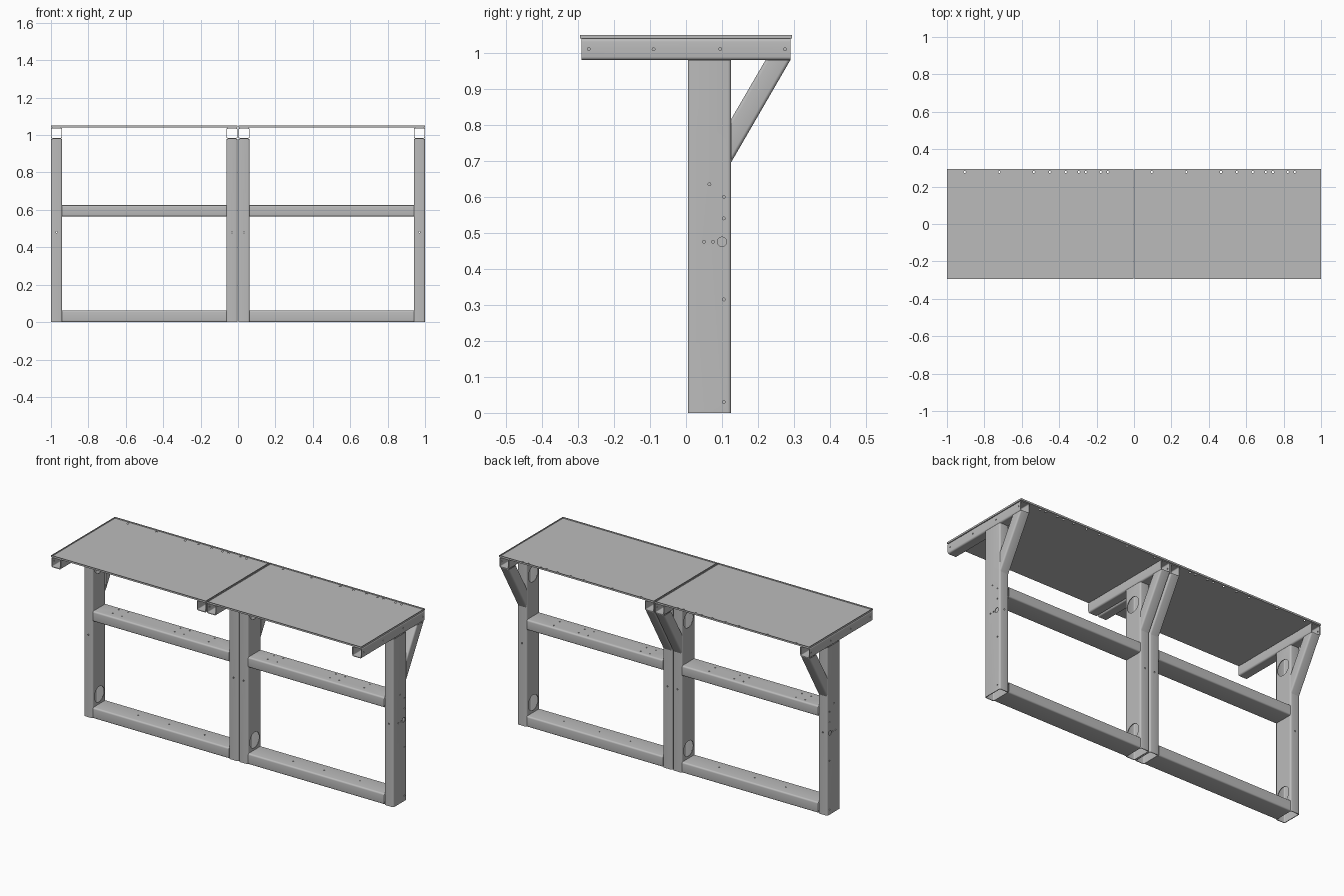
import bpy
import bmesh
from math import pi, cos, sin
from mathutils import Matrix, Vector

cube = bpy.data.objects.get("Cube")
if cube:
    bpy.data.objects.remove(cube, do_unlink=True)

steel = bpy.data.materials.new("steel grey")
steel.use_nodes = True
GREY = (0.5, 0.5, 0.5, 1)
steel.diffuse_color = GREY
steel.node_tree.nodes["Principled BSDF"].inputs["Base Color"].default_value = GREY

TUBE = 0.06      # narrow side of every tube
DEEP = 0.12      # wide side of legs and rails
WALL = 0.004
FRONT = 0.005    # front plane of the legs
BACK = FRONT + DEEP
UNDER = 0.98     # underside of the top beams


def finish(name, bm):
    bmesh.ops.recalc_face_normals(bm, faces=bm.faces)
    mesh = bpy.data.meshes.new(name)
    bm.to_mesh(mesh)
    bm.free()
    obj = bpy.data.objects.new(name, mesh)
    bpy.context.collection.objects.link(obj)
    return obj


def rounded(w, d, inset, radius, steps=4):
    """Rounded rectangle outline, shrunk by inset."""
    pts = []
    corners = ((w, d), (0, d), (0, 0), (w, 0))
    for k, (cx, cy) in enumerate(corners):
        cx += (radius + inset) * (1 if cx == 0 else -1)
        cy += (radius + inset) * (1 if cy == 0 else -1)
        for s in range(steps + 1):
            a = (k + s / steps) * pi / 2
            pts.append((cx + radius * cos(a), cy + radius * sin(a)))
    return pts


def tube(name, w, d, start, end):
    """Hollow tube; start and end place profile points in space."""
    bm = bmesh.new()
    outer = rounded(w, d, 0, 0.009)
    inner = rounded(w, d, WALL, 0.005)
    rings = [[bm.verts.new(place(u, v)) for u, v in outline]
             for outline, place in ((outer, start), (outer, end), (inner, end), (inner, start))]
    n = len(outer)
    for r in range(4):
        a, b = rings[r], rings[(r + 1) % 4]
        for i in range(n):
            j = (i + 1) % n
            bm.faces.new((a[i], a[j], b[j], b[i]))
    return finish(name, bm)


def drill(obj, holes):
    """Cut round holes given as (centre, axis, radius, depth)."""
    bm = bmesh.new()
    for centre, axis, radius, depth in holes:
        turn = Vector((0, 0, 1)).rotation_difference(Vector(axis)).to_matrix().to_4x4()
        bmesh.ops.create_cone(bm, cap_ends=True, segments=32 if radius > 0.01 else 12,
                              radius1=radius, radius2=radius, depth=depth,
                              matrix=Matrix.Translation(centre) @ turn)
    cutter = finish("hole_cutter", bm)
    cutter.hide_render = True
    mod = obj.modifiers.new("holes", "BOOLEAN")
    mod.operation = "DIFFERENCE"
    mod.solver = "EXACT"
    mod.object = cutter
    bpy.context.view_layer.update()
    graph = bpy.context.evaluated_depsgraph_get()
    cut = bpy.data.meshes.new_from_object(obj.evaluated_get(graph))
    obj.modifiers.clear()
    obj.data = cut
    bpy.data.objects.remove(cutter, do_unlink=True)


X, Y, Z = (1, 0, 0), (0, 1, 0), (0, 0, 1)
SMALL = 0.004
SHALLOW = 0.02
side_bolts = ((0.065, 0.635), (0.105, 0.6), (0.105, 0.54), (0.05, 0.475),
              (0.075, 0.475), (0.105, 0.315), (0.105, 0.03))
parts = []


def upright(side, x0, outside, inside):
    """Leg, top beam and brace standing in one vertical plane."""
    leg = tube(side + "_leg", TUBE, DEEP,
               lambda u, v: (x0 + u, FRONT + v, 0),
               lambda u, v: (x0 + u, FRONT + v, UNDER))
    mid = x0 + TUBE / 2
    holes = [((outside, y, z), X, SMALL, SHALLOW) for y, z in side_bolts]
    holes.append(((outside, 0.1, 0.475), X, 0.013, SHALLOW))
    holes += [((inside, FRONT + DEEP / 2, z), X, 0.045, SHALLOW) for z in (0.12, 0.87)]
    holes += [((mid, y, 0.48), Y, SMALL, SHALLOW) for y in (FRONT, BACK)]
    drill(leg, holes)

    beam = tube(side + "_top_beam", TUBE, TUBE,
                lambda u, v: (x0 + u, -0.29, UNDER + v),
                lambda u, v: (x0 + u, 0.29, UNDER + v))
    drill(beam, [((outside, y, 1.01), X, SMALL, SHALLOW) for y in (-0.27, -0.09, 0.095, 0.275)])

    # Brace ends are mitred flat against the leg and the beam
    brace = tube(side + "_brace", TUBE, TUBE,
                 lambda u, v: (x0 + u, BACK, 0.695 + 2 * v),
                 lambda u, v: (x0 + u, 0.29 - 1.15 * v, UNDER))
    parts.extend((leg, beam, brace))


def rail(name, left, right, z0, height, bolts):
    obj = tube(name, DEEP, height,
               lambda u, v: (left, FRONT + u, z0 + v),
               lambda u, v: (right, FRONT + u, z0 + v))
    drill(obj, [((left + x, y, z0 + height), Z, SMALL, SHALLOW) for x, y in bolts])
    parts.append(obj)


def tray(name, left, right, origin):
    """Thin sheet with a low raised rim and a row of holes at the back."""
    bm = bmesh.new()
    size = Vector((right - left, 0.588, 0.01))
    bmesh.ops.create_cube(bm, size=1, matrix=Matrix.Translation(((left + right) / 2, 0, 1.045))
                          @ Matrix.Diagonal(size.to_4d()))
    top = max(bm.faces, key=lambda f: f.calc_center_median().z)
    bmesh.ops.inset_region(bm, faces=[top], thickness=0.003)
    floor = bmesh.ops.extrude_face_region(bm, geom=[top])["geom"]
    if top.is_valid:
        bmesh.ops.delete(bm, geom=[top], context="FACES_ONLY")
    bmesh.ops.translate(bm, vec=(0, 0, -0.007),
                        verts=[g for g in floor if isinstance(g, bmesh.types.BMVert)])
    obj = finish(name, bm)
    row = (0.095, 0.28, 0.465, 0.55, 0.635, 0.705, 0.743, 0.822, 0.86)
    drill(obj, [((origin + x, 0.278, 1.042), Z, 0.006, 0.01) for x in row])
    parts.append(obj)


# Two identical bays side by side
GAP = 0.002
for label, origin in (("right_bay", -1), ("left_bay", 0)):
    low = origin + (GAP if origin == 0 else 0)
    high = origin + 1 - (GAP if origin < 0 else 0)
    upright(label + "_right", low, low, low + TUBE)
    upright(label + "_left", high - TUBE, high, high - TUBE)
    rail(label + "_lower_rail", low + TUBE, high - TUBE, 0, 0.063,
         ((0.25, 0.065), (0.45, 0.065), (0.68, 0.065)))
    rail(label + "_middle_rail", low + TUBE, high - TUBE, 0.565, 0.06,
         [(x, y) for x in (0.1, 0.16, 0.5, 0.56, 0.72) for y in (0.045, 0.1)])
    tray(label + "_top_tray", low, high, origin)

# Shared material and shading
bpy.ops.object.select_all(action="DESELECT")
for obj in parts:
    obj.data.materials.clear()
    obj.data.materials.append(steel)
    obj.select_set(True)
bpy.context.view_layer.objects.active = parts[0]
bpy.ops.object.shade_smooth_by_angle()
